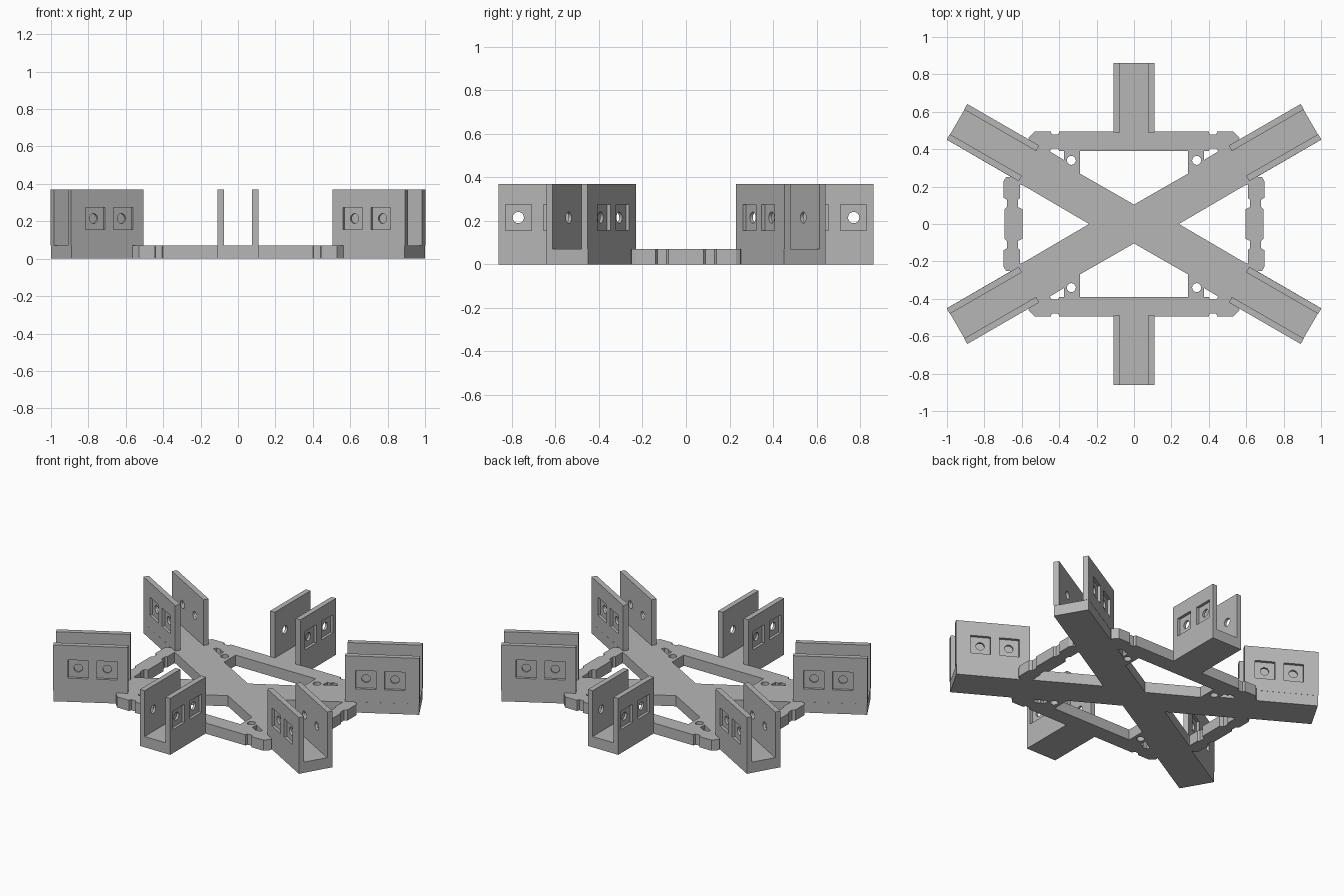
import bpy, bmesh
from math import cos, sin, pi, radians
from mathutils import Matrix, Vector

if "Cube" in bpy.data.objects:
    bpy.data.objects.remove(bpy.data.objects["Cube"])

FLOOR, TOP, HALF = 0.07, 0.37, 0.11
WALL, POCKET = 0.034, 0.018

gray = bpy.data.materials.new("matte_gray")
gray.use_nodes = True
gray.diffuse_color = (0.47, 0.47, 0.47, 1)
gray.node_tree.nodes["Principled BSDF"].inputs["Base Color"].default_value = gray.diffuse_color


def circle(x, y, r, n=16):
    return [(x + r * cos(2 * pi * i / n), y + r * sin(2 * pi * i / n)) for i in range(n)]


def square(x, y, h):
    return [(x - h, y - h), (x + h, y - h), (x + h, y + h), (x - h, y + h)]


def flip(points, sx, sy):
    return [(x * sx, y * sy) for x, y in points]


def slab(loops, depth):
    """Mesh of a flat outline with holes, extruded evenly about its plane."""
    curve = bpy.data.curves.new("outline", 'CURVE')
    curve.dimensions, curve.fill_mode, curve.extrude = '2D', 'BOTH', depth / 2
    for loop in loops:
        spline = curve.splines.new('POLY')
        spline.points.add(len(loop) - 1)
        for p, (x, y) in zip(spline.points, loop):
            p.co = (x, y, 0, 1)
        spline.use_cyclic_u = True
    holder = bpy.data.objects.new("outline", curve)
    bpy.context.collection.objects.link(holder)
    deps = bpy.context.evaluated_depsgraph_get()
    mesh = bpy.data.meshes.new_from_object(holder.evaluated_get(deps))
    bpy.data.objects.remove(holder)
    bpy.data.curves.remove(curve)
    return mesh


def build(name, layers):
    """One object from several (mesh, matrix) layers."""
    bm = bmesh.new()
    for mesh, matrix in layers:
        mesh.transform(matrix)
        part = bmesh.new()
        part.from_mesh(mesh)
        bmesh.ops.remove_doubles(part, verts=part.verts, dist=1e-5)
        bmesh.ops.recalc_face_normals(part, faces=part.faces)
        part.to_mesh(mesh)
        part.free()
        bm.from_mesh(mesh)
        bpy.data.meshes.remove(mesh)
    out = bpy.data.meshes.new(name)
    for f in bm.faces:
        f.material_index = 0
        f.smooth = False
    bm.to_mesh(out)
    bm.free()
    out.materials.clear()
    out.materials.append(gray)
    obj = bpy.data.objects.new(name, out)
    bpy.context.collection.objects.link(obj)


# Base frame: one quarter of the outer edge, mirrored round
quarter = [(0.11, 0.86), (0.11, 0.495), (0.4, 0.495), (0.405, 0.478), (0.44, 0.478),
           (0.445, 0.495), (0.53, 0.495), (0.565, 0.46), (0.555, 0.446),
           (0.89, 0.64), (1.0, 0.45), (0.66, 0.253), (0.685, 0.25), (0.697, 0.23),
           (0.697, 0.14), (0.68, 0.13), (0.68, 0.09), (0.692, 0.08)]
rev = quarter[::-1]
outline = quarter + flip(rev, 1, -1) + flip(quarter, -1, -1) + flip(rev, -1, 1)
loops = [outline]

# Large openings between the crossed arms and the rails
end_gap = [(0, 0.104), (0.29, 0.27), (0.29, 0.39), (-0.29, 0.39), (-0.29, 0.27)]
side_half = [(0.59, 0.205), (0.61, 0.212), (0.61, 0.138), (0.62, 0.13), (0.62, 0.09), (0.597, 0.08)]
side_gap = [(0.24, 0)] + side_half + flip(side_half[::-1], 1, -1)
for s in (1, -1):
    loops += [flip(end_gap, 1, s), flip(side_gap, s, 1)]

# Small corner slots and screw holes
slot = [(0.375, 0.343), (0.375, 0.39), (0.4, 0.39), (0.405, 0.405), (0.44, 0.405), (0.45, 0.388)]
for sx in (1, -1):
    for sy in (1, -1):
        loops += [flip(slot, sx, sy), flip(circle(0.335, 0.34, 0.024), sx, sy)]
build("base_frame", [(slab(loops, FLOOR), Matrix.Translation((0, 0, FLOOR / 2)))])


# Bracket walls: round holes on the inside, square pockets on the outside
def wall(name, angle, side, start, end, holes):
    along = Vector((cos(angle), sin(angle), 0))
    out = Vector((-sin(angle), cos(angle), 0)) * side
    up = Vector((0, 0, 1))
    edge = [(start, FLOOR), (end, FLOOR), (end, TOP), (start, TOP)]
    layers = []
    for cuts, lo, hi in (([circle(s, 0.215, 0.026) for s in holes], HALF - WALL, HALF - POCKET),
                         ([square(s, 0.215, 0.06) for s in holes], HALF - POCKET, HALF)):
        place = Matrix((along, up, out)).transposed().to_4x4()
        place.translation = out * (lo + hi) / 2
        layers.append((slab([edge] + cuts, hi - lo), place))
    build(name, layers)


brackets = {"back_left": 30, "back": 90, "back_right": 150,
            "front_right": 210, "front": 270, "front_left": 330}
for label, deg in brackets.items():
    if deg % 180 == 90:
        span = (0.49, 0.86, (0.595, 0.77))
    else:
        span = (0.648, 1.093, (0.772, 0.945))
    for side, tag in ((1, "a"), (-1, "b")):
        wall(f"{label}_bracket_wall_{tag}", radians(deg), side, *span)
